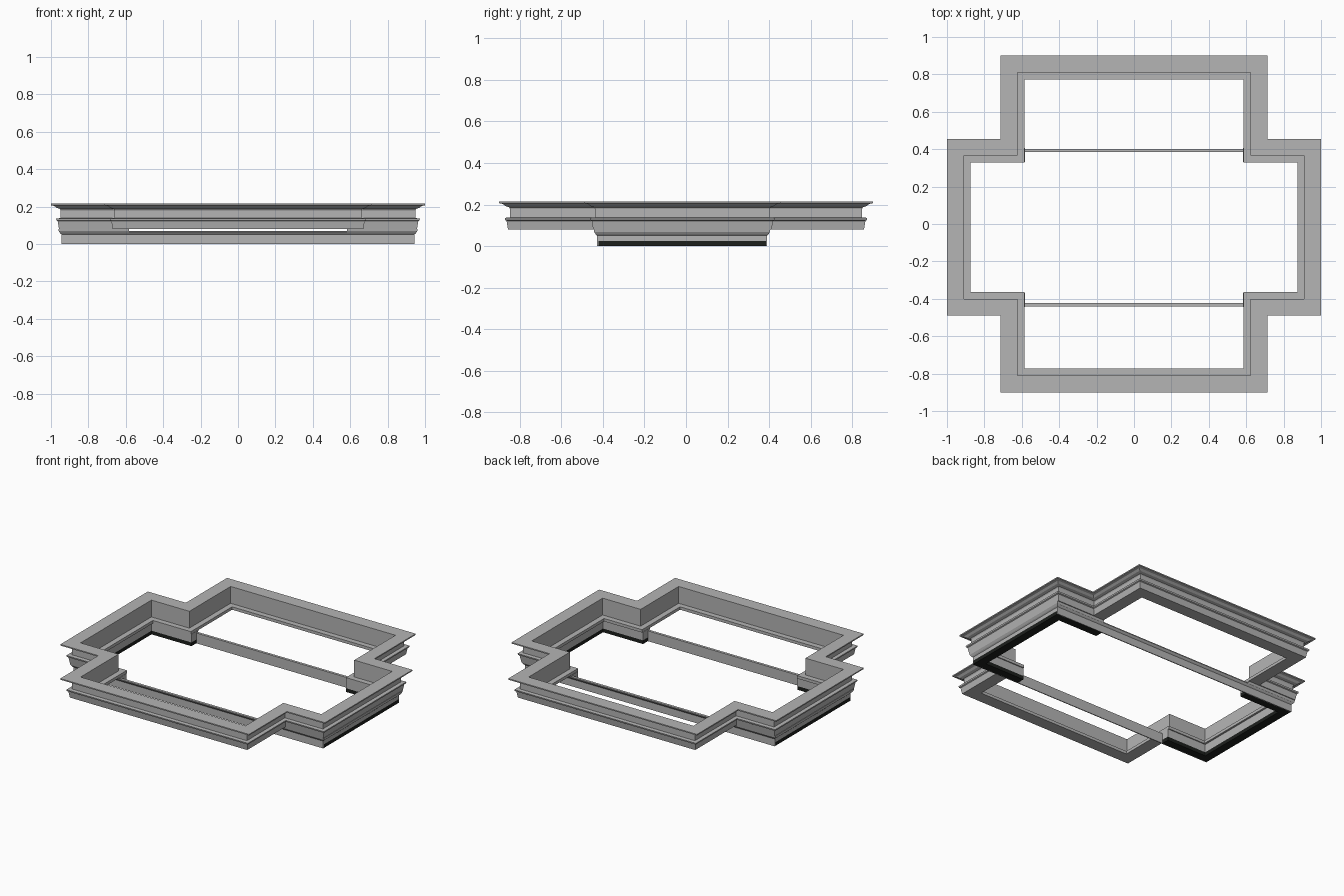
import bpy, bmesh
from mathutils import Vector

if "Cube" in bpy.data.objects:
    bpy.data.objects.remove(bpy.data.objects["Cube"])


def material(name, rgb):
    m = bpy.data.materials.new(name)
    m.diffuse_color = (*rgb, 1)
    m.use_nodes = True
    m.node_tree.nodes["Principled BSDF"].inputs["Base Color"].default_value = m.diffuse_color
    return m


STONE = material("stone grey", (0.46, 0.46, 0.46))
DARK = material("dark strip", (0.012, 0.014, 0.012))


def sweep(name, path, profile, mat, closed=True):
    """Sweep a closed (inset, z) profile along a right-angled anticlockwise plan path."""
    pts = [Vector(p) for p in path]
    n, k = len(pts), len(profile)

    def inward(i):
        e = (pts[(i + 1) % n] - pts[i % n]).normalized()
        return Vector((-e.y, e.x))

    bm = bmesh.new()
    rings = []
    for i, p in enumerate(pts):
        if not closed and i == 0:
            off = inward(0)
        elif not closed and i == n - 1:
            off = inward(n - 2)
        else:
            off = inward(i - 1) + inward(i)
        rings.append([bm.verts.new((p.x + off.x * d, p.y + off.y * d, z)) for d, z in profile])
    for i in range(n if closed else n - 1):
        a, b = rings[i], rings[(i + 1) % n]
        for j in range(k):
            bm.faces.new((a[j], b[j], b[(j + 1) % k], a[(j + 1) % k]))
    if not closed:
        bm.faces.new(rings[0])
        bm.faces.new(rings[-1])
    bmesh.ops.recalc_face_normals(bm, faces=bm.faces[:])
    me = bpy.data.meshes.new(name)
    bm.to_mesh(me)
    bm.free()
    me.materials.append(mat)
    ob = bpy.data.objects.new(name, me)
    bpy.context.collection.objects.link(ob)
    return ob


# Cross-shaped plan of the cornice's outer edge
AX, AY = 0.713, 0.90           # front and back arms
BX, BN, BP = 1.0, -0.49, 0.455  # side arms
plan = [(-AX, -AY), (AX, -AY), (AX, BN), (BX, BN), (BX, BP), (AX, BP),
        (AX, AY), (-AX, AY), (-AX, BP), (-BX, BP), (-BX, BN), (-AX, BN)]

# Moulded cornice: projecting lip, cove, fascia, bead, lower fascia, inner ledge
sweep("cornice", plan, [
    (0, 0.215), (0, 0.207), (0.018, 0.203), (0.03, 0.193), (0.048, 0.187), (0.052, 0.18),
    (0.052, 0.138), (0.027, 0.136), (0.029, 0.126), (0.036, 0.122), (0.043, 0.08),
    (0.127, 0.08), (0.127, 0.1), (0.09, 0.1), (0.09, 0.215)], STONE)

# Lower frieze beams: thin boards with a flared top lip, along front and back
X, Y0, Y1 = 0.944, -0.428, 0.39
board = [(0, 0), (0, 0.05), (-0.006, 0.056), (-0.012, 0.064), (-0.012, 0.07),
         (0.006, 0.07), (0.006, 0)]
sweep("front_beam", [(-X, Y0), (X, Y0)], board, STONE, closed=False)
sweep("back_beam", [(X, Y1), (-X, Y1)], board, STONE, closed=False)

# End frieze under each side arm: stone course above a dark bottom strip
E = 0.584
course = [(0.001, 0.025), (0.001, 0.05), (-0.006, 0.056), (-0.014, 0.068), (-0.016, 0.081),
          (0.058, 0.081), (0.058, 0.025)]
strip = [(0.001, 0), (0.001, 0.025), (0.058, 0.025), (0.058, 0)]
for side, path in (("right", [(E, Y0), (X, Y0), (X, Y1), (E, Y1)]),
                   ("left", [(-E, Y1), (-X, Y1), (-X, Y0), (-E, Y0)])):
    sweep(side + "_end_frieze", path, course, STONE, closed=False)
    sweep(side + "_bottom_strip", path, strip, DARK, closed=False)
